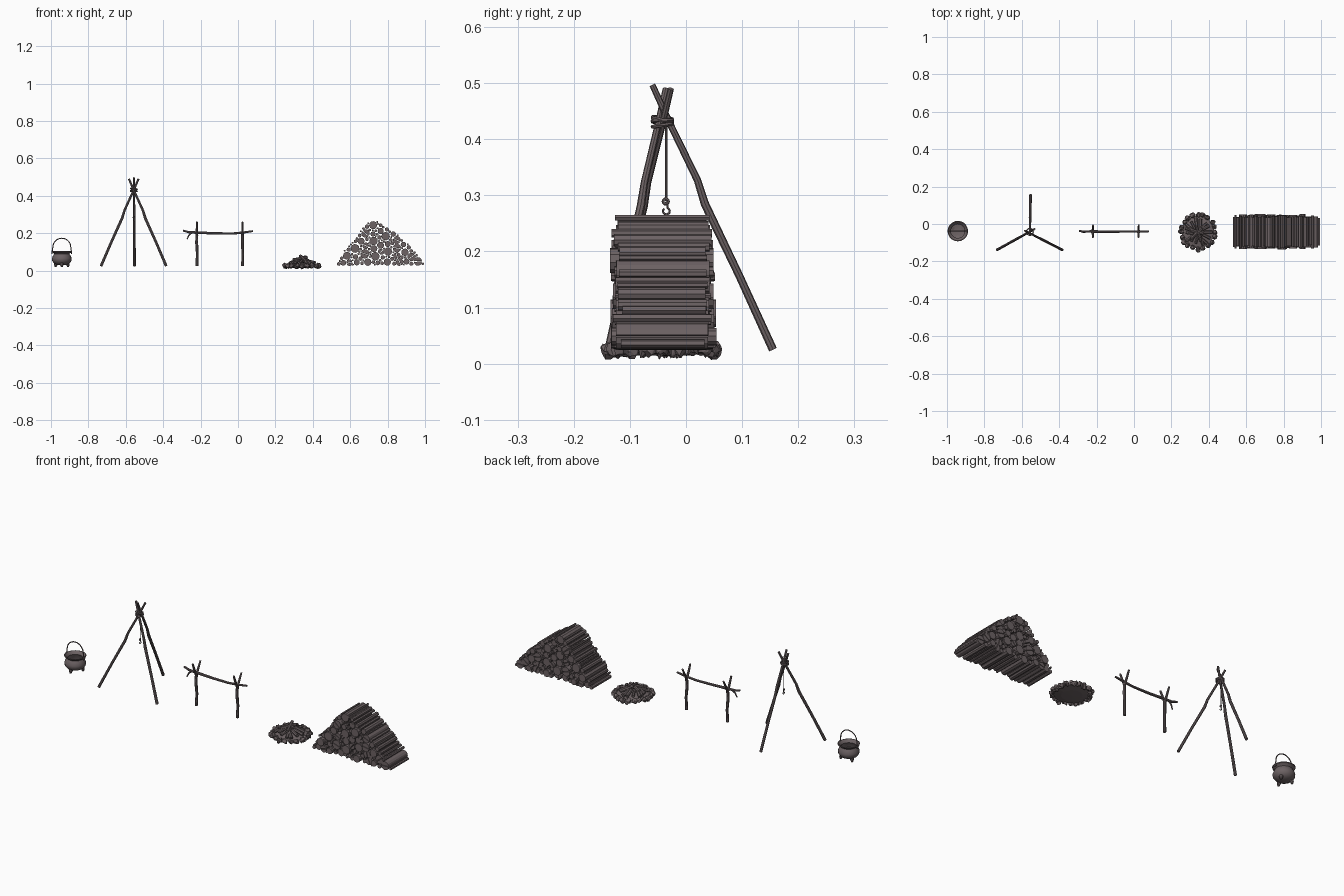
import bpy, bmesh, math, random
from mathutils import Vector, Matrix

if "Cube" in bpy.data.objects:
    bpy.data.objects.remove(bpy.data.objects["Cube"])

random.seed(7)
U = random.uniform
mat = bpy.data.materials.new("charred_brown")
mat.diffuse_color = (0.15, 0.122, 0.126, 1)
mat.use_nodes = True
mat.node_tree.nodes["Principled BSDF"].inputs["Base Color"].default_value = mat.diffuse_color


def finish(name, bm, smooth=None):
    bmesh.ops.recalc_face_normals(bm, faces=bm.faces)
    me = bpy.data.meshes.new(name)
    bm.to_mesh(me)
    bm.free()
    ob = bpy.data.objects.new(name, me)
    bpy.context.collection.objects.link(ob)
    me.materials.append(mat)
    if smooth:
        bpy.ops.object.select_all(action='DESELECT')
        ob.select_set(True)
        bpy.context.view_layer.objects.active = ob
        bpy.ops.object.shade_smooth_by_angle(angle=math.radians(smooth))


def tube(bm, pts, radii, sides=8, closed=False):
    """Sweep a round section along a path."""
    pts = [Vector(p) for p in pts]
    n = len(pts)
    if not isinstance(radii, (list, tuple)):
        radii = [radii] * n
    rings, u = [], None
    for i, p in enumerate(pts):
        a = pts[i - 1] if (i or closed) else p
        b = pts[(i + 1) % n] if (i < n - 1 or closed) else p
        t = (b - a).normalized()
        u = t.orthogonal() if u is None else u - t * u.dot(t)
        u.normalize()
        v = t.cross(u)
        rings.append([bm.verts.new(p + radii[i] * (u * math.cos(k * math.tau / sides) + v * math.sin(k * math.tau / sides)))
                      for k in range(sides)])
    for i in range(n if closed else n - 1):
        a, b = rings[i], rings[(i + 1) % n]
        for k in range(sides):
            j = (k + 1) % sides
            bm.faces.new((a[k], a[j], b[j], b[k]))
    if not closed:
        bm.faces.new(rings[0])
        bm.faces.new(rings[-1])


def lathe(bm, profile, centre, sides):
    vs = [bm.verts.new((centre[0] + r, centre[1], z)) for r, z in profile]
    es = [bm.edges.new(p) for p in zip(vs, vs[1:])]
    bmesh.ops.spin(bm, geom=vs + es, cent=(*centre, 0), axis=(0, 0, 1), angle=math.tau, steps=sides)
    bmesh.ops.remove_doubles(bm, verts=bm.verts, dist=1e-5)


def circle(c, r, n, a0=0.0, a1=math.tau, plane='xy', closed=True):
    out = []
    for i in range(n):
        a = a0 + (a1 - a0) * i / (n if closed else n - 1)
        p, q = r * math.cos(a), r * math.sin(a)
        off = {'xy': (p, q, 0), 'xz': (p, 0, q), 'yz': (0, p, q)}[plane]
        out.append(Vector(c) + Vector(off))
    return out


# Cooking pot: round body, flared rim, three feet, wire handle
px, py = -0.942, -0.038
bm = bmesh.new()
lathe(bm, [(0, .028), (.024, .03), (.042, .039), (.052, .053), (.053, .066), (.047, .08), (.041, .089),
           (.043, .092), (.054, .099), (.055, .103), (.051, .104), (.039, .093), (.037, .089), (.044, .075),
           (.048, .06), (.038, .043), (0, .034)], (px, py), 20)
finish("pot_body", bm, 40)
bm = bmesh.new()
for k in range(3):
    a = -math.pi / 2 + k * math.tau / 3
    c, s = math.cos(a), math.sin(a)
    tube(bm, [(px + c * r, py + s * r, z) for r, z in ((.032, .045), (.038, .03), (.039, .019))], [.011, .009, .005])
finish("pot_feet", bm, 40)
bm = bmesh.new()
arc = circle((px, py, .125), .048, 15, 0, math.pi, 'xz', False)
tube(bm, [(px + .052, py, .095)] + arc + [(px - .052, py, .095)], .0028, 6)
for s in (-1, 1):
    tube(bm, circle((px + s * .052, py, .098), .007, 10, plane='yz'), .0025, 6, True)
finish("pot_handle", bm, 40)

# Tripod: three slightly bent poles
tx, ty = -0.557, -0.04
legs = [((-.732, -.138, .025), (-.532, -.027, .49)),
        ((-.384, -.138, .025), (-.583, -.036, .49)),
        ((-.553, .155, .025), (-.557, -.060, .497))]
for i, (f, t) in enumerate(legs):
    f, t = Vector(f), Vector(t)
    out = Vector((f.x - tx, f.y - ty, 0)).normalized()
    bm = bmesh.new()
    tube(bm, [f, f.lerp(t, .28), f.lerp(t, .55) - out * .003, f.lerp(t, .64) + out * .003, f.lerp(t, .85), t],
         [.0075, .007, .0075, .0065, .006, .0055])
    finish(f"tripod_pole_{i + 1}", bm)

# Rope lashing, hanging cord and hook
bm = bmesh.new()
for i in range(3):
    ring = circle((tx, ty - .002, .425 + .006 * i), .018, 14)
    for k, p in enumerate(ring):
        p.z += .003 * math.sin(k * math.tau / 14 + i * 2)
    tube(bm, ring, .0036, 6, True)
finish("tripod_lashing", bm)
bm = bmesh.new()
tube(bm, [(tx, -.035, .43), (tx, -.035, .29)], .0022, 6)
finish("hanging_cord", bm)
bm = bmesh.new()
tube(bm, circle((tx, -.036, .289), .005, 10, plane='yz'), .0025, 6, True)
tube(bm, [(tx, -.036, .289), (tx, -.033, .282)] + circle((tx, -.035, .272), .006, 10, 1.2, -4, 'yz', False), .002, 6)
finish("hanging_hook", bm)

# Spit: two forked posts and a crooked bar
for i, x in enumerate((-.22, .024)):
    bm = bmesh.new()
    tube(bm, [(x, -.04, .025), (x + .002, -.038, .09), (x - .001, -.042, .15), (x, -.04, .19), (x, -.055, .22), (x, -.071, .26)],
         [.0075, .007, .008, .0075, .006, .005])
    tube(bm, [(x, -.042, .182), (x, -.026, .215), (x + .001, -.006, .255)], [.006, .006, .0045])
    finish(f"spit_post_{i + 1}", bm)
bm = bmesh.new()
tube(bm, [(-.294, -.038, .214), (-.262, -.04, .205), (-.22, -.04, .203), (-.12, -.041, .199), (-.03, -.04, .198),
          (.024, -.04, .203), (.08, -.039, .211)], [.005, .006, .007, .0065, .006, .006, .005])
tube(bm, [(-.245, -.04, .204), (-.262, -.043, .19), (-.272, -.046, .168)], [.0045, .004, .003])
finish("spit_bar", bm)

# Fire pit: ash bed, ring of stones, heaped charred sticks
fx, fy = 0.342, -0.043
bm = bmesh.new()
lathe(bm, [(0, .014), (.05, .015), (.085, .021), (.088, .026), (.05, .036), (0, .043)], (fx, fy), 16)
finish("ash_bed", bm)
bm = bmesh.new()
n = 20
for k in range(n):
    a = k * math.tau / n + U(-.05, .05)
    r = .091 + U(-.004, .004)
    g = bmesh.ops.create_icosphere(bm, subdivisions=2, radius=1)['verts']
    s = Vector((U(.013, .018), U(.014, .018), U(.011, .015)))
    noise = [(Vector((U(-1, 1), U(-1, 1), U(-1, 1))).normalized(), U(.72, .9)) for _ in range(7)]
    rot = Matrix.Rotation(a, 3, 'Z') @ Matrix.Rotation(U(-.3, .3), 3, 'X')
    for v in g:
        p = v.co.copy()
        for d, h in noise:  # chip flat facets off each stone
            p -= d * max(0, p.dot(d) - h)
        v.co = rot @ Vector((p.x * s.x, p.y * s.y, p.z * s.z)) + \
            Vector((fx + r * math.cos(a), fy + r * math.sin(a), U(.019, .032)))
finish("fire_stones", bm)
bm = bmesh.new()
for k in range(15):
    a = k * math.tau / 15 + U(-.15, .15)
    ro, ri = U(.062, .078), U(.005, .03)
    d, w = Vector((math.cos(a), math.sin(a), 0)), Vector((-math.sin(a), math.cos(a), 0))
    c = Vector((fx, fy, 0))
    tube(bm, [c + d * ro + Vector((0, 0, U(.036, .046))), c + d * ri + w * U(-.01, .01) + Vector((0, 0, U(.05, .064)))],
         [U(.007, .010), U(.006, .009)], 7)
for k in range(3):
    a = 2.8 + k * 1.1
    d = Vector((math.cos(a), math.sin(a), 0))
    c = Vector((fx, fy, 0))
    tube(bm, [c + d * .05 + Vector((0, 0, .058)), c - d * .03 + Vector((0, 0, .07 + .004 * k))], .008, 7)
finish("charred_sticks", bm)

# Woodpile: logs packed under a heap outline
outline = [(.527, .04), (.565, .11), (.62, .165), (.66, .225), (.70, .268), (.745, .268), (.79, .238),
           (.85, .20), (.90, .155), (.94, .115), (1.0, .04)]


def top(x):
    for (x0, z0), (x1, z1) in zip(outline, outline[1:]):
        if x0 <= x <= x1:
            return z0 + (z1 - z0) * (x - x0) / (x1 - x0)
    return -1


def fits(x, z, r):
    if any(top(x + r * math.cos(k * .785)) < z + r * math.sin(k * .785) for k in range(8)):
        return False
    return all((x - a) ** 2 + (z - b) ** 2 > ((r + c) * .97) ** 2 for a, b, c in logs)


logs = []
for r in [U(.011, .024) for _ in range(110)] + [.01] * 40 + [.0075] * 60 + [.0055] * 80:
    best = None
    for _ in range(260):
        x, z = U(.53, .999), U(.025 + r, .27)
        if (best is None or z < best[1]) and fits(x, z, r):
            best = (x, z)
    if best:
        logs.append((*best, r))


def prism(bm, sect, y0, y1):
    a = [bm.verts.new((x, y0, z)) for x, z in sect]
    b = [bm.verts.new((x, y1, z)) for x, z in sect]
    bm.faces.new(a)
    bm.faces.new(b)
    for i in range(len(a)):
        j = (i + 1) % len(a)
        bm.faces.new((a[i], a[j], b[j], b[i]))


bm = bmesh.new()
for i, (x, z, r) in enumerate(logs):
    e = U(.0, .02)
    y0, y1 = -.138 + e + U(0, .006), .055 - e - U(0, .006)
    a0 = U(0, math.tau)
    if r > .015 and i % 3 == 0:  # split log: two halves with a gap
        for h in (0, math.pi):
            gx, gz = [.0015 * f(a0 + h + math.pi / 2) for f in (math.cos, math.sin)]
            prism(bm, [(x + gx + r * math.cos(a0 + h + k * math.pi / 6), z + gz + r * math.sin(a0 + h + k * math.pi / 6))
                       for k in range(7)], y0, y1)
    else:
        s = 10 if r > .015 else 8 if r > .009 else 6
        prism(bm, [(x + r * math.cos(a0 + k * math.tau / s), z + r * math.sin(a0 + k * math.tau / s))
                   for k in range(s)], y0, y1)
finish("woodpile_logs", bm)
